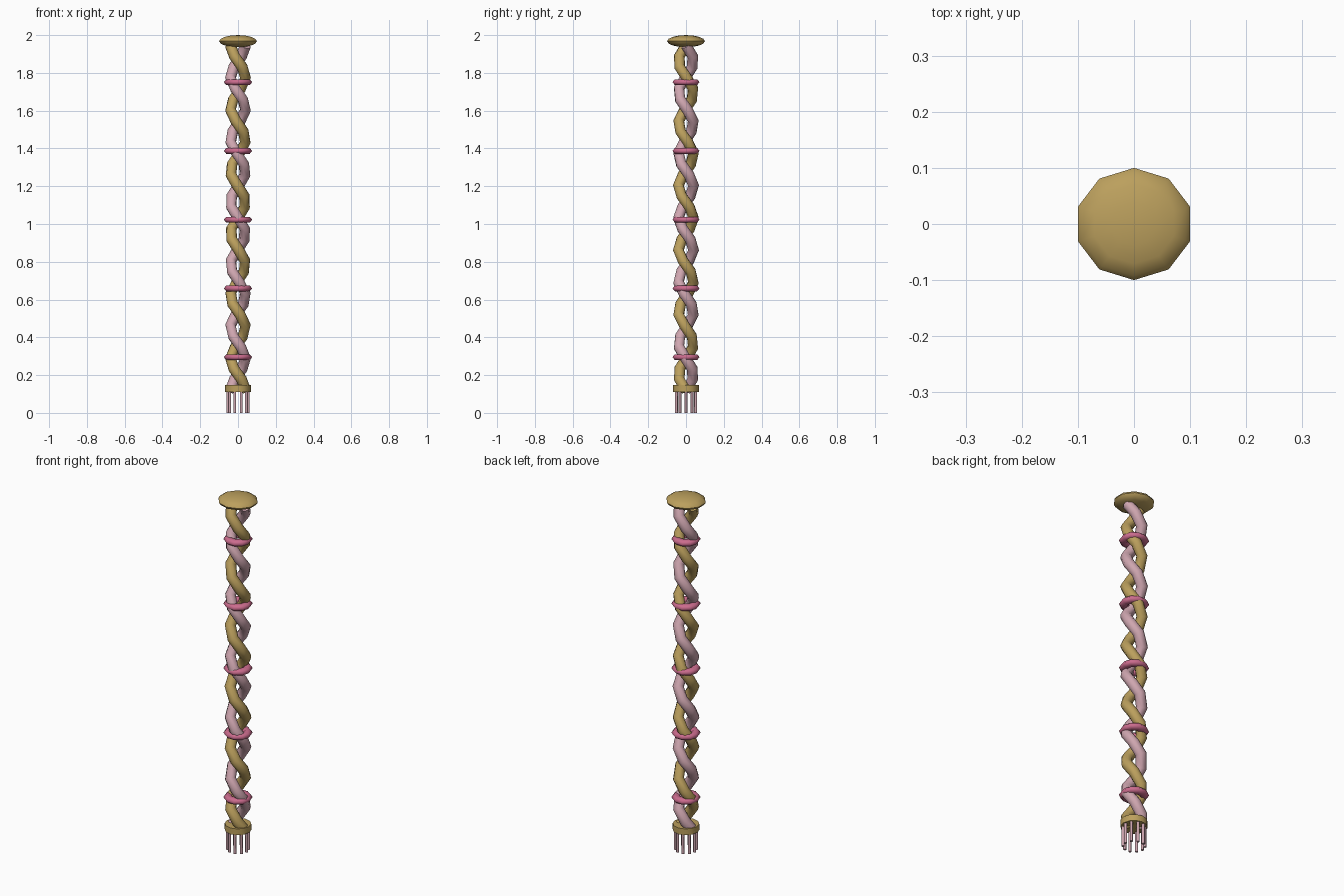
import bpy, math

if "Cube" in bpy.data.objects:
    bpy.data.objects.remove(bpy.data.objects["Cube"])

def material(name, rgb):
    m = bpy.data.materials.new(name)
    m.diffuse_color = (*rgb, 1)
    m.use_nodes = True
    m.node_tree.nodes["Principled BSDF"].inputs["Base Color"].default_value = m.diffuse_color
    return m

GOLD = material("antique gold", (0.50, 0.35, 0.11))
PALE = material("pale pink", (0.62, 0.38, 0.43))
ROSE = material("rose pink", (0.60, 0.15, 0.27))

def finish(name, mat, angle=50):
    ob = bpy.context.object
    ob.name = name
    ob.data.materials.clear()
    ob.data.materials.append(mat)
    bpy.ops.object.transform_apply(location=False, rotation=False, scale=True)
    bpy.ops.object.shade_smooth_by_angle(angle=math.radians(angle))
    return ob

def strand(name, mat, phase, z0=0.12, z1=1.945, turns=5.5, steps=32, radius=0.04):
    """Round cord wound as a helix, clockwise going up."""
    cu = bpy.data.curves.new(name, 'CURVE')
    cu.dimensions = '3D'
    cu.bevel_depth = 0.029
    cu.bevel_resolution = 2
    cu.use_fill_caps = True
    sp = cu.splines.new('POLY')
    sp.points.add(steps)
    for i, p in enumerate(sp.points):
        t = i / steps
        a = phase - 2 * math.pi * turns * t
        p.co = (radius * math.cos(a), radius * math.sin(a), z0 + (z1 - z0) * t, 1)
    ob = bpy.data.objects.new(name, cu)
    bpy.context.collection.objects.link(ob)
    bpy.ops.object.select_all(action='DESELECT')
    ob.select_set(True)
    bpy.context.view_layer.objects.active = ob
    bpy.ops.object.convert(target='MESH')
    finish(name, mat, 60)

# Two twisted cords
strand("gold_cord", GOLD, 0)
strand("pink_cord", PALE, math.pi)

# Flattened binding rings
for i in range(5):
    bpy.ops.mesh.primitive_torus_add(major_segments=10, minor_segments=6,
                                     major_radius=0.05, minor_radius=0.025,
                                     location=(0, 0, 0.295 + 0.364 * i))
    bpy.context.object.scale.z = 0.7
    finish(f"binding_ring_{i + 1}", ROSE, 80)

# Flattened knob on top
bpy.ops.mesh.primitive_uv_sphere_add(segments=10, ring_count=8, radius=1,
                                     location=(0, 0, 1.968))
bpy.context.object.scale = (0.105, 0.1, 0.032)
finish("top_knob", GOLD, 60)

# Collar above the fringe
bpy.ops.mesh.primitive_cylinder_add(vertices=12, radius=0.068, depth=0.035,
                                    location=(0, 0, 0.129))
finish("collar", GOLD)

# Fringe of thin threads
for i in range(10):
    a = 2 * math.pi * i / 10
    bpy.ops.mesh.primitive_cylinder_add(vertices=6, radius=0.008, depth=0.12,
                                        location=(0.054 * math.cos(a), 0.054 * math.sin(a), 0.06))
    finish(f"fringe_thread_{i + 1}", PALE, 70)
